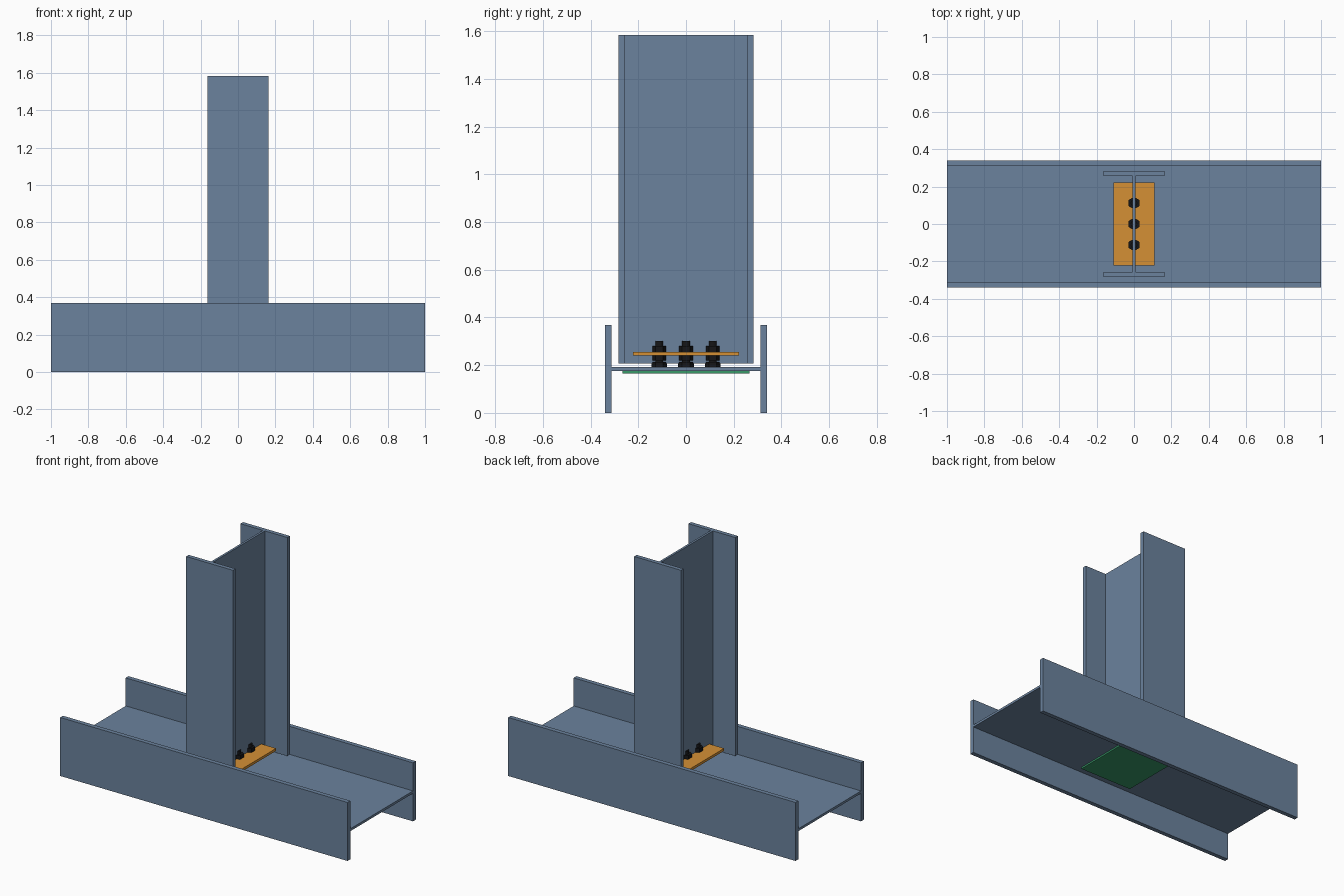
import bpy, bmesh, math
from mathutils import Matrix

if "Cube" in bpy.data.objects:
    bpy.data.objects.remove(bpy.data.objects["Cube"])


def material(name, rgb):
    m = bpy.data.materials.new(name)
    m.diffuse_color = (*rgb, 1)
    m.use_nodes = True
    m.node_tree.nodes["Principled BSDF"].inputs["Base Color"].default_value = m.diffuse_color
    return m


STEEL = material("steel", (0.147, 0.224, 0.337))
ORANGE = material("orange_plate", (0.66, 0.28, 0.036))
GREEN = material("green_plate", (0.04, 0.32, 0.14))
BLACK = material("black_bolt", (0.008, 0.008, 0.009))


def finish(bm, name, mat):
    bmesh.ops.recalc_face_normals(bm, faces=bm.faces)
    me = bpy.data.meshes.new(name)
    bm.to_mesh(me)
    bm.free()
    me.materials.append(mat)
    ob = bpy.data.objects.new(name, me)
    bpy.context.collection.objects.link(ob)
    return ob


def i_section(name, half_depth, half_width, flange, half_web, lo, hi, rot=None):
    """I profile in XY (flanges at +-y), extruded along z from lo to hi."""
    fy = half_depth - flange
    quarter = [(half_web, fy), (half_width, fy), (half_width, half_depth)]
    right = [(x, -y) for x, y in reversed(quarter)] + quarter
    outline = right + [(-x, -y) for x, y in right]
    bm = bmesh.new()
    face = bm.faces.new([bm.verts.new((x, y, lo)) for x, y in outline])
    ext = bmesh.ops.extrude_face_region(bm, geom=[face])
    top = [v for v in ext["geom"] if isinstance(v, bmesh.types.BMVert)]
    bmesh.ops.translate(bm, verts=top, vec=(0, 0, hi - lo))
    if rot:
        bmesh.ops.transform(bm, matrix=rot, verts=bm.verts)
    return finish(bm, name, STEEL)


def plate(name, hx, hy, z0, z1, mat):
    bm = bmesh.new()
    bmesh.ops.create_cube(bm, size=1, matrix=Matrix.Translation((0, 0, (z0 + z1) / 2))
                          @ Matrix.Diagonal((2 * hx, 2 * hy, z1 - z0, 1)))
    return finish(bm, name, mat)


def prism(bm, y, r, z0, z1, sides):
    bmesh.ops.create_cone(bm, cap_ends=True, segments=sides, radius1=r, radius2=r,
                          depth=z1 - z0,
                          matrix=Matrix.Translation((0, y, (z0 + z1) / 2)))


# Horizontal beam lying with its web flat
beam = i_section("base_beam", 0.34, 0.184, 0.028, 0.0075, -1, 1,
                 Matrix.Rotation(math.pi / 2, 4, 'Y'))
beam.location.z = 0.184

# Upright column just above the beam web
i_section("column", 0.283, 0.163, 0.026, 0.007, 0.208, 1.583)

# Bolted plate and plate under the beam web
plate("bolted_plate", 0.11, 0.222, 0.24, 0.256, ORANGE)
plate("under_plate", 0.19, 0.266, 0.166, 0.1765, GREEN)

# Anchor bolts: round rod, nut on top, nut below plate, nut on beam web
for i, y in enumerate((-0.112, 0, 0.112)):
    bm = bmesh.new()
    prism(bm, y, 0.018, 0.188, 0.301, 16)
    for z0, z1 in ((0.256, 0.281), (0.22, 0.24), (0.1915, 0.214)):
        prism(bm, y, 0.033, z0, z1, 6)
    finish(bm, f"anchor_bolt_{i + 1}", BLACK)
